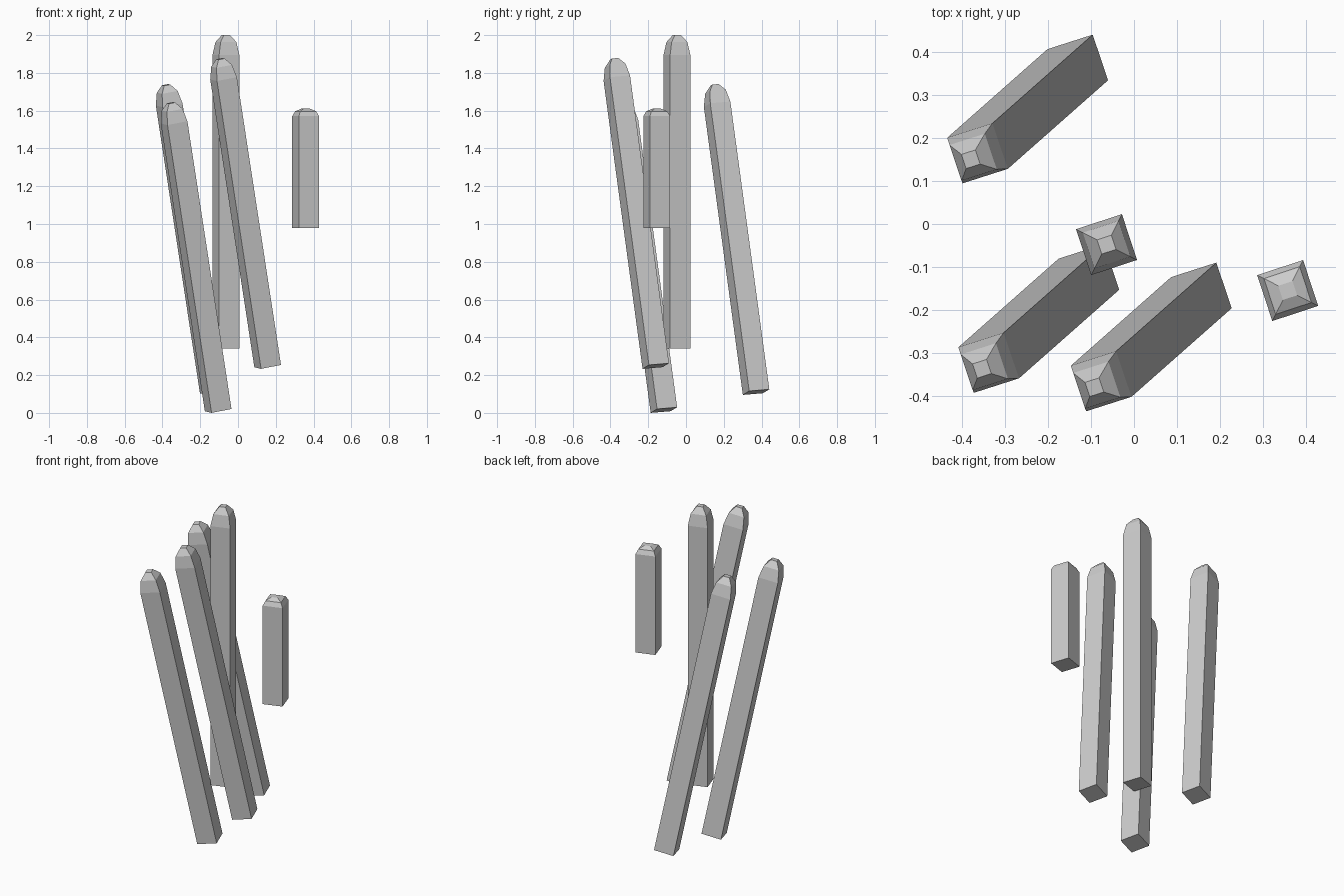
import bpy, bmesh, math
from mathutils import Vector, Matrix

if "Cube" in bpy.data.objects:
    bpy.data.objects.remove(bpy.data.objects["Cube"])

SIDE, LENGTH, TURN = 0.1125, 1.66, math.radians(18.2)
# height along the bar, width factor: square shaft with a two-step tapered tip
RINGS = [(0, 1), (LENGTH - 0.105, 1), (LENGTH - 0.037, 0.78), (LENGTH, 0.31)]
CORNERS = [(-0.5, -0.5), (0.5, -0.5), (0.5, 0.5), (-0.5, 0.5)]


def bar(name, base, direction=(0, 0, 1), stretch=1.0):
    """Square bar with a blunt tip, running from the base centre along direction."""
    bm = bmesh.new()
    loops = [[bm.verts.new((x * SIDE * w, y * SIDE * w, z * stretch)) for x, y in CORNERS]
             for z, w in RINGS]
    bm.faces.new(loops[0][::-1])
    bm.faces.new(loops[-1])
    for low, high in zip(loops, loops[1:]):
        for i in range(4):
            j = (i + 1) % 4
            bm.faces.new((low[i], low[j], high[j], high[i]))
    lean = Vector((0, 0, 1)).rotation_difference(Vector(direction)).to_matrix().to_4x4()
    bm.transform(Matrix.Translation(base) @ lean @ Matrix.Rotation(TURN, 4, 'Z'))
    mesh = bpy.data.meshes.new(name)
    bm.to_mesh(mesh)
    bm.free()
    obj = bpy.data.objects.new(name, mesh)
    bpy.context.collection.objects.link(obj)
    return obj


# upright bars
bar("tall_upright_bar", (-0.064, -0.048, 0.34))
bar("short_upright_bar", (0.358, -0.155, 0.98), stretch=0.38)

# three parallel leaning bars
LEAN = (-0.249, -0.220, 1.625)
bar("leaning_bar_back", (-0.131, 0.371, 0.11), LEAN)
bar("leaning_bar_left", (-0.105, -0.117, 0.015), LEAN)
bar("leaning_bar_right", (0.157, -0.160, 0.248), LEAN)
